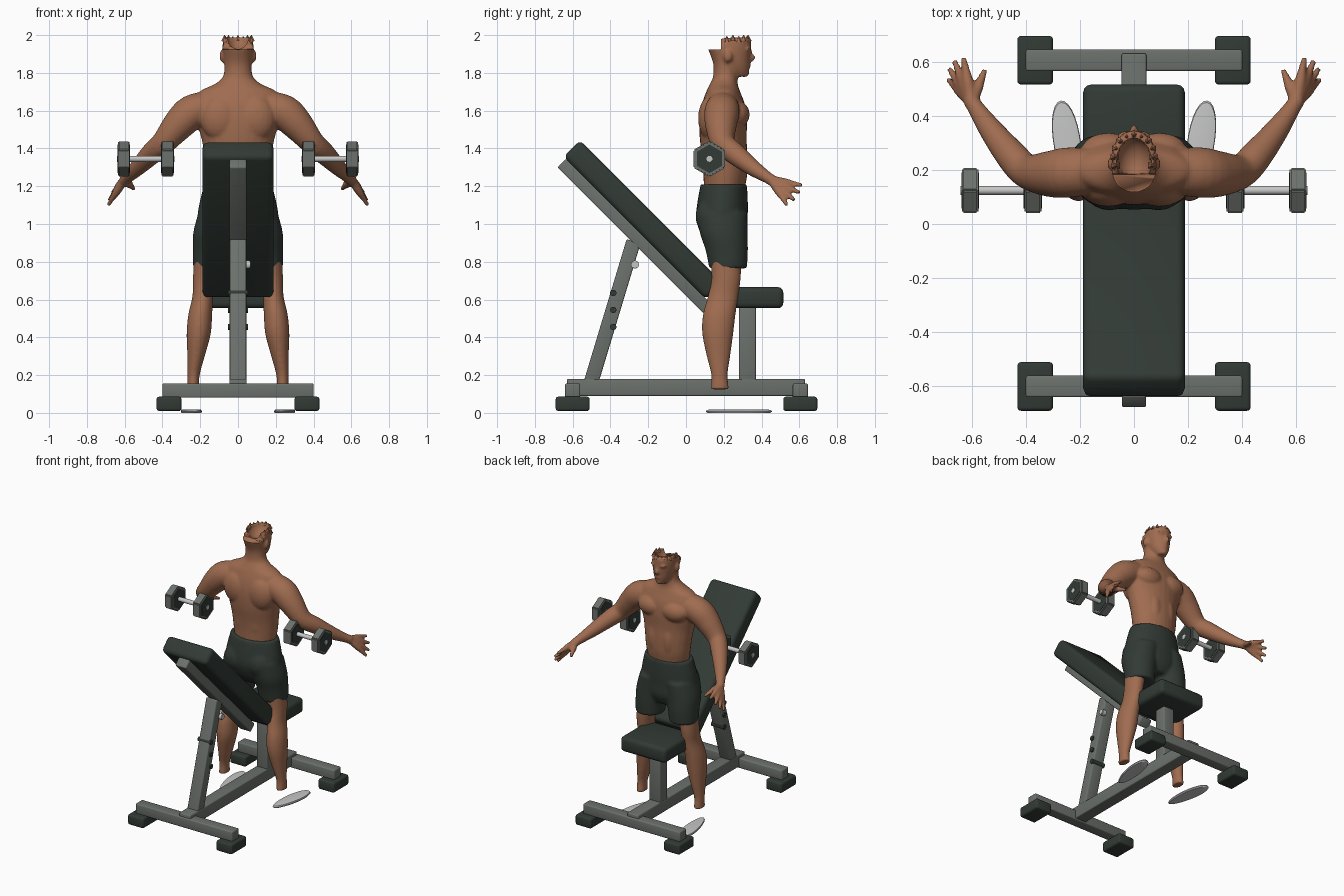
import bpy, bmesh, math
from mathutils import Vector, Matrix

cube = bpy.data.objects.get("Cube")
if cube:
    bpy.data.objects.remove(cube, do_unlink=True)


def material(name, r, g, b):
    m = bpy.data.materials.new(name)
    m.use_nodes = True
    m.diffuse_color = (r, g, b, 1)
    m.node_tree.nodes["Principled BSDF"].inputs["Base Color"].default_value = (r, g, b, 1)
    return m


SKIN = material("skin brown", 0.35, 0.15, 0.08)
GREEN = material("dark green", 0.032, 0.043, 0.036)
STEEL = material("steel grey", 0.15, 0.165, 0.15)
LIGHT = material("light grey", 0.56, 0.57, 0.56)


def finish(name, bm, mat, angle=35):
    bmesh.ops.recalc_face_normals(bm, faces=bm.faces)
    me = bpy.data.meshes.new(name)
    bm.to_mesh(me)
    bm.free()
    me.materials.append(mat)
    ob = bpy.data.objects.new(name, me)
    bpy.context.collection.objects.link(ob)
    bpy.ops.object.select_all(action='DESELECT')
    ob.select_set(True)
    bpy.context.view_layer.objects.active = ob
    bpy.ops.object.shade_smooth_by_angle(angle=math.radians(angle))
    return ob


def box(name, center, size, mat, bevel=0.008, tilt=0):
    bm = bmesh.new()
    bmesh.ops.create_cube(bm, size=1, matrix=Matrix.Diagonal((*size, 1)))
    bmesh.ops.bevel(bm, geom=bm.edges[:], offset=bevel, segments=3, profile=0.5, affect='EDGES')
    ob = finish(name, bm, mat)
    ob.location = center
    ob.rotation_euler.x = tilt
    return ob


def rod(name, x0, x1, y, z, r, mat, sides=20, bevel=0):
    """Cylinder along x; six sides give a hexagon with a point up."""
    bm = bmesh.new()
    m = Matrix.Translation(((x0 + x1) / 2, y, z)) @ Matrix.Rotation(math.pi / 2, 4, 'Y')
    bmesh.ops.create_cone(bm, cap_ends=True, segments=sides, radius1=r, radius2=r,
                          depth=abs(x1 - x0), matrix=m)
    if sides == 6:
        bmesh.ops.rotate(bm, verts=bm.verts, cent=(0, y, z),
                         matrix=Matrix.Rotation(math.pi / 6 if abs(max(v.co.z for v in bm.verts) - z - r) > 1e-4 else 0, 3, 'X'))
    if bevel:
        bmesh.ops.bevel(bm, geom=bm.edges[:], offset=bevel, segments=2, affect='EDGES')
    return finish(name, bm, mat)


def spline(keys, steps=4):
    """Smooth in-between rows for a list of equal-length tuples."""
    out = []
    for i in range(len(keys) - 1):
        a, b = keys[max(i - 1, 0)], keys[i]
        c, d = keys[i + 1], keys[min(i + 2, len(keys) - 1)]
        for s in range(steps):
            t = s / steps
            out.append([q + 0.5 * t * (r - p + t * (2 * p - 5 * q + 4 * r - u + t * (3 * (q - r) + u - p)))
                        for p, q, r, u in zip(a, b, c, d)])
    return out + [list(keys[-1])]


def skin_rings(bm, rings):
    rows = [[bm.verts.new(p) for p in ring] for ring in rings]
    n = len(rows[0])
    for a, b in zip(rows, rows[1:]):
        for i in range(n):
            bm.faces.new((a[i], a[(i + 1) % n], b[(i + 1) % n], b[i]))
    bm.faces.new(rows[0][::-1])
    bm.faces.new(rows[-1])


CIRCLE = [(math.cos(i * math.tau / 28), math.sin(i * math.tau / 28)) for i in range(28)]


def loft(bm, keys, side=1):
    """Stack of level ellipses: z, x, y, half width, half depth."""
    skin_rings(bm, [[(side * x + rx * c, y + ry * s, z) for c, s in CIRCLE]
                    for z, x, y, rx, ry in spline(keys)])


def tube(bm, keys, side=1):
    """Round limb along a path: x, y, z, radius."""
    pts = spline(keys)
    co = [Vector((side * p[0], p[1], p[2])) for p in pts]
    rings = []
    for i, p in enumerate(pts):
        d = (co[min(i + 1, len(co) - 1)] - co[max(i - 1, 0)]).normalized()
        u = d.cross(Vector((side, -1, 0))).normalized()
        v = d.cross(u)
        rings.append([co[i] + p[3] * (u * c + v * s) for c, s in CIRCLE])
    skin_rings(bm, rings)


def blob(bm, center, radii):
    bmesh.ops.create_uvsphere(bm, u_segments=20, v_segments=12, radius=1,
                              matrix=Matrix.Translation(center) @ Matrix.Diagonal((*radii, 1)))


def fuse(ob, voxel, smooth, cutters=()):
    """Merge overlapping volumes into one skin, then cut."""
    mod = ob.modifiers.new("Fuse", 'REMESH')
    mod.mode, mod.voxel_size, mod.use_smooth_shade = 'VOXEL', voxel, True
    mod = ob.modifiers.new("Soften", 'SMOOTH')
    mod.factor, mod.iterations = 0.5, smooth
    for c in cutters:
        mod = ob.modifiers.new("Cut", 'BOOLEAN')
        mod.operation, mod.object, mod.solver = 'DIFFERENCE', c, 'EXACT'
        c.hide_render = True
        c.hide_set(True)


# Bench frame
box("base_spine", (0, 0, 0.135), (0.092, 1.26, 0.09), STEEL)
for label, y in (("back", 0.605), ("front", -0.6)):
    box(label + "_cross_bar", (0, y, 0.118), (0.8, 0.08, 0.075), STEEL)
    for side in (-1, 1):
        box(label + "_foot_pad", (side * 0.365, y, 0.048), (0.132, 0.18, 0.076), GREEN, 0.014)
box("seat_post", (0, 0.325, 0.36), (0.09, 0.09, 0.4), STEEL)
box("seat_pad", (0, 0.345, 0.61), (0.375, 0.34, 0.112), GREEN, 0.028)
box("backrest_pad", (0, -0.227, 1.022), (0.375, 1.07, 0.125), GREEN, 0.03, -math.pi / 4)
box("backrest_rail", (0, -0.272, 0.937), (0.09, 1.09, 0.065), STEEL, 0.008, -math.pi / 4)
box("backrest_strut", (0, -0.39, 0.535), (0.088, 0.077, 0.78), STEEL, 0.008, -0.293)
for z in (0.455, 0.545, 0.635):
    rod("adjustment_peg", -0.053, 0.053, -0.385, z, 0.017, GREEN, 14)
rod("locking_pin", 0.03, 0.066, -0.27, 0.785, 0.022, LIGHT, 16, 0.004)

# Dumbbells and shoe soles
for s in (-1, 1):
    rod("dumbbell_handle", s * 0.38, s * 0.6, 0.124, 1.345, 0.016, LIGHT)
    for x0, x1 in ((0.342, 0.405), (0.575, 0.635)):
        rod("dumbbell_head", s * x0, s * x1, 0.124, 1.345, 0.096, STEEL, 6, 0.006)
        rod("dumbbell_face", s * (x0 - 0.003), s * (x1 + 0.003), 0.124, 1.345, 0.076, GREEN, 6)
        rod("dumbbell_cap", s * (x0 - 0.006), s * (x1 + 0.006), 0.124, 1.345, 0.016, LIGHT)
    bm = bmesh.new()
    skin_rings(bm, [[((0.05 + 0.008 * b) * a * k, 0.178 * b * k, z) for a, b in CIRCLE]
                    for z, k in ((0, 0.94), (0.007, 1), (0.016, 0.96), (0.018, 0.8))])
    sole = finish("shoe_sole", bm, LIGHT)
    sole.location = (s * 0.244, 0.28, 0)
    sole.rotation_euler.z = -s * 0.15

# Shorts
bm = bmesh.new()
loft(bm, [(1.21, 0, 0.2, 0.18, 0.123), (1.1, 0, 0.193, 0.207, 0.135), (1.02, 0, 0.19, 0.215, 0.136),
          (0.94, 0, 0.203, 0.2, 0.12), (0.87, 0, 0.21, 0.13, 0.08)])
for s in (-1, 1):
    loft(bm, [(1.06, 0.1, 0.19, 0.11, 0.135), (0.95, 0.122, 0.2, 0.116, 0.126),
              (0.86, 0.133, 0.216, 0.106, 0.112), (0.765, 0.138, 0.223, 0.1, 0.1)], s)
    blob(bm, (s * 0.09, 0.13, 1.04), (0.095, 0.08, 0.1))
fuse(finish("shorts", bm, GREEN, 60), 0.011, 4)

# Body: torso, neck and head
bm = bmesh.new()
loft(bm, [(1.12, 0, 0.195, 0.14, 0.1), (1.25, 0, 0.208, 0.163, 0.115), (1.35, 0, 0.206, 0.175, 0.12),
          (1.45, 0, 0.197, 0.193, 0.124), (1.55, 0, 0.197, 0.222, 0.126), (1.63, 0, 0.198, 0.235, 0.115),
          (1.7, 0, 0.197, 0.205, 0.09), (1.74, 0, 0.2, 0.125, 0.074), (1.78, 0, 0.208, 0.08, 0.065),
          (1.85, 0, 0.208, 0.072, 0.064), (1.93, 0, 0.197, 0.082, 0.082), (1.95, 0, 0.197, 0.082, 0.082)])
loft(bm, [(1.78, 0, 0.285, 0.032, 0.04), (1.82, 0, 0.263, 0.058, 0.073), (1.87, 0, 0.25, 0.074, 0.09),
          (1.92, 0, 0.245, 0.081, 0.1), (1.96, 0, 0.247, 0.081, 0.098), (1.987, 0, 0.25, 0.076, 0.09)])
blob(bm, (0, 0.343, 1.88), (0.015, 0.024, 0.022))
blob(bm, (0, 0.334, 1.905), (0.011, 0.016, 0.035))
blob(bm, (0, 0.328, 1.837), (0.026, 0.014, 0.013))
blob(bm, (0, 0.313, 1.797), (0.026, 0.022, 0.02))
for s in (-1, 1):
    # Face, chest and back muscles
    blob(bm, (s * 0.083, 0.222, 1.89), (0.015, 0.024, 0.034))
    blob(bm, (s * 0.033, 0.326, 1.926), (0.03, 0.018, 0.011))
    blob(bm, (s * 0.095, 0.272, 1.58), (0.1, 0.065, 0.072))
    blob(bm, (s * 0.095, 0.132, 1.56), (0.105, 0.068, 0.12))
    blob(bm, (s * 0.055, 0.14, 1.33), (0.05, 0.045, 0.13))
    blob(bm, (s * 0.055, 0.278, 1.35), (0.052, 0.048, 0.13))
    # Arms
    tube(bm, [(0.15, 0.195, 1.62, 0.085), (0.245, 0.19, 1.59, 0.093), (0.315, 0.185, 1.525, 0.084),
              (0.395, 0.195, 1.43, 0.064), (0.455, 0.255, 1.375, 0.058), (0.53, 0.35, 1.3, 0.044),
              (0.585, 0.43, 1.247, 0.031), (0.605, 0.46, 1.228, 0.03)], s)
    # Hands
    palm = Vector((s * 0.6, 0.45, 1.235))
    for x, y, z in ((0.63, 0.615, 1.205), (0.664, 0.603, 1.165), (0.683, 0.575, 1.125),
                    (0.688, 0.535, 1.1), (0.55, 0.57, 1.185)):
        tip = Vector((s * x, y, z))
        mid = palm.lerp(tip, 0.45)
        tube(bm, [(s * p.x, p.y, p.z, r) for p, r in
                  ((palm, 0.022), (mid, 0.021), (palm.lerp(tip, 0.75), 0.0145), (tip, 0.011))], s)
    # Legs
    loft(bm, [(0.125, 0.237, 0.18, 0.031, 0.048), (0.2, 0.235, 0.177, 0.032, 0.043),
              (0.3, 0.222, 0.172, 0.046, 0.062), (0.42, 0.208, 0.168, 0.064, 0.082),
              (0.52, 0.2, 0.176, 0.063, 0.086), (0.62, 0.186, 0.197, 0.055, 0.08),
              (0.72, 0.18, 0.213, 0.058, 0.077), (0.88, 0.16, 0.21, 0.07, 0.085)], s)
body = finish("body", bm, SKIN, 60)

# Open crown of the head
bm = bmesh.new()
blob(bm, (0, 0.23, 1.995), (0.066, 0.09, 0.08))
hollow = finish("crown_cutter", bm, SKIN)
notch = box("nape_cutter", (0, 0.085, 2.025), (0.3, 0.2, 0.2), SKIN, 0.004)
fuse(body, 0.0085, 4, (hollow, notch))

# Hair tufts round the rim and at the nape
bm = bmesh.new()
for i in range(11):
    a = math.radians(-20 + 22 * i)
    base = Vector((0.072 * math.cos(a), 0.245 + 0.084 * math.sin(a), 1.97))
    bmesh.ops.create_cone(bm, cap_ends=True, segments=6, radius1=0.018, radius2=0.002, depth=0.03,
                          matrix=Matrix.Translation(base + Vector((0, 0, 0.009 + 0.006 * (i % 2))))
                          if base.y > 0.2 else Matrix.Translation((0, 0.128, 1.925)))
finish("hair_tufts", bm, SKIN)
